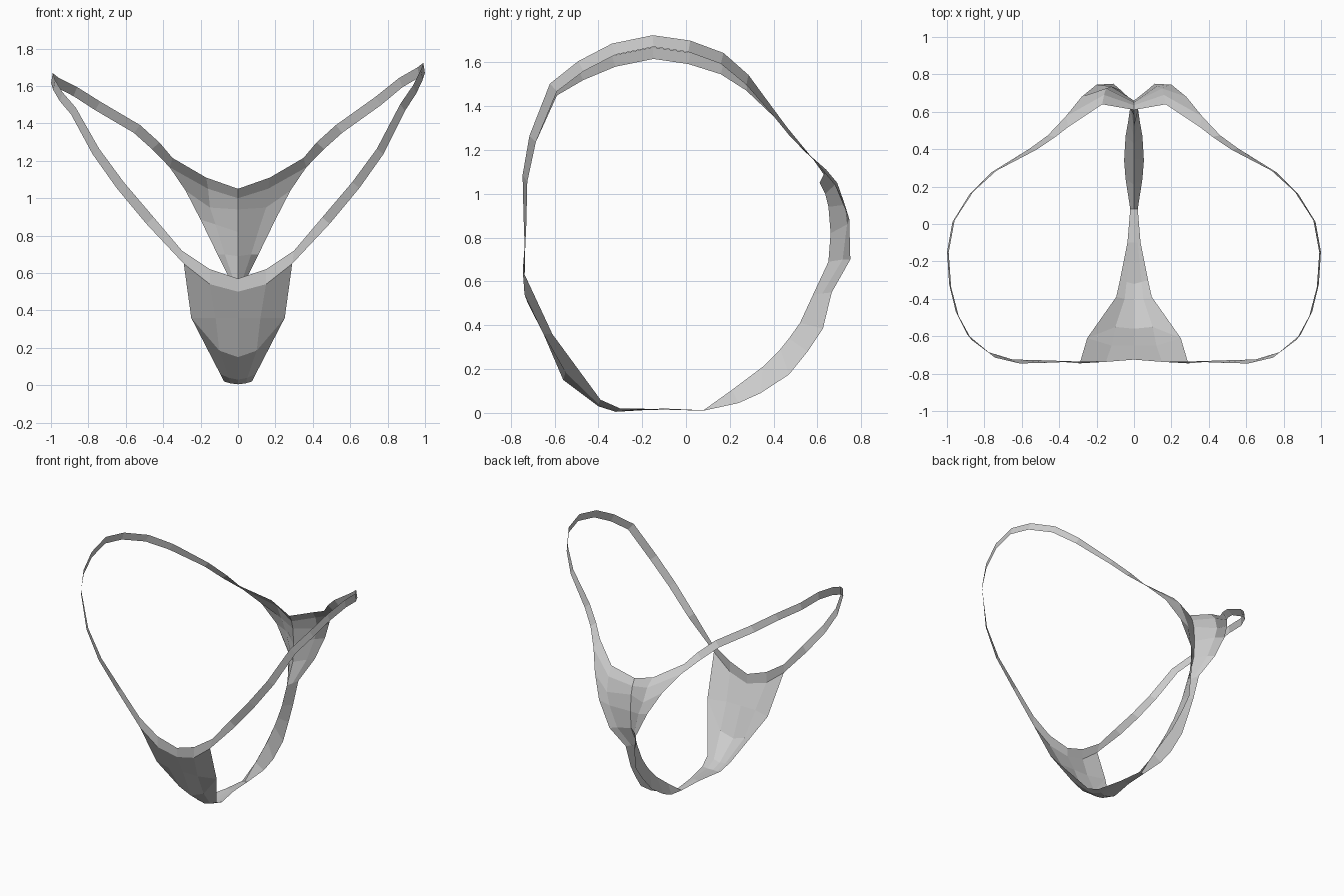
import bpy
import bmesh
from mathutils import Vector

default_cube = bpy.data.objects.get("Cube")
if default_cube:
    bpy.data.objects.remove(default_cube, do_unlink=True)

# One plain fabric colour
fabric = bpy.data.materials.new("grey_fabric")
fabric.use_nodes = True
grey = (0.6, 0.6, 0.6, 1.0)
fabric.diffuse_color = grey
fabric.node_tree.nodes["Principled BSDF"].inputs["Base Color"].default_value = grey


def make_sheet(name, rows):
    """Skin a flat-shaded open cloth sheet over rows of equal length."""
    bm = bmesh.new()
    grid = [[bm.verts.new(point) for point in row] for row in rows]
    for upper, lower in zip(grid, grid[1:]):
        for i in range(len(upper) - 1):
            bm.faces.new((upper[i], lower[i], lower[i + 1], upper[i + 1]))
    bmesh.ops.remove_doubles(bm, verts=bm.verts[:], dist=0.001)
    bmesh.ops.recalc_face_normals(bm, faces=bm.faces[:])
    mesh = bpy.data.meshes.new(name)
    bm.to_mesh(mesh)
    bm.free()
    mesh.materials.append(fabric)
    sheet = bpy.data.objects.new(name, mesh)
    bpy.context.collection.objects.link(sheet)


def mirrored(half_row):
    """Extend a row running from the centre line outward to both sides."""
    other_side = [(-x, y, z) for x, y, z in reversed(half_row[1:])]
    return other_side + list(half_row)


# Corners where the waist straps meet the panels (upper edge, lower edge)
front_corner = [(.30, -.735, .72), (.29, -.745, .65)]
back_corner = [(.35, .52, 1.215), (.365, .575, 1.165)]
gusset_front = [(0, -.32, .005), (.04, -.31, .01), (.075, -.3, .02)]
leg_point = (.25, -.61, .36)

# Front panel, from the waist down to the gusset
front_rows = [
    [(0, -.725, .57), (.15, -.737, .62), front_corner[0]],
    [(0, -.722, .5), (.15, -.737, .54), front_corner[1]],
    [(0, -.65, .36), (.12, -.65, .36), leg_point],
    [(0, -.56, .15), (.1, -.55, .185), leg_point],
    [(0, -.4, .03), (.05, -.4, .04), (.095, -.39, .06)],
    gusset_front,
]
make_sheet("front_panel", [mirrored(row) for row in front_rows])

# Gusset, narrowing underneath
gusset_rows = [
    gusset_front,
    [(0, -.1, .02), (.02, -.1, .018), (.035, -.1, .015)],
    [(0, .08, .012), (.01, .08, .01), (.02, .08, .01)],
]
make_sheet("gusset", [mirrored(row) for row in gusset_rows])

# Back strip, folded into a V: half width, then centre and edge as (y, z)
strip_profile = [
    (.02, (.08, .012), (.08, .01)),
    (.045, (.21, .105), (.24, .045)),
    (.053, (.35, .21), (.34, .09)),
    (.045, (.43, .29), (.47, .175)),
    (.03, (.47, .34), (.555, .28)),
    (.02, (.52, .41), (.625, .385)),
    (.035, (.58, .54), (.665, .55)),
]
strip_rows = [[(0, *centre), (width, *edge)]
              for width, centre, edge in strip_profile]
make_sheet("back_strip", [mirrored(row) for row in strip_rows])

# Back panel, with a crease down the middle and a rounded swell on each side
back_rows = [
    [(0, .61, 1.05), (.17, .64, 1.11), back_corner[0]],
    [(0, .635, 1.0), (.16, .69, 1.05), back_corner[1]],
    [(0, .65, .94), (.15, .725, .95), (.28, .68, 1.04)],
    [(0, .66, .82), (.12, .735, .86), (.2, .745, .885)],
    [(0, .65, .69), (.07, .715, .70), (.11, .75, .70)],
    [(0, .58, .54), (.018, .622, .545), (.035, .665, .55)],
]
make_sheet("back_panel", [mirrored(row) for row in back_rows])

# Waist strap centre line, from the front corner over the hip to the back
strap_path = [
    (.47, -.735, .88), (.63, -.735, 1.07), (.76, -.7, 1.25),
    (.88, -.605, 1.485), (.945, -.48, 1.582), (.983, -.33, 1.66),
    (.995, -.15, 1.697), (.965, .015, 1.673), (.87, .165, 1.618),
    (.75, .28, 1.52), (.54, .4, 1.37), (.44, .47, 1.28),
]


def make_strap(name, side, drop):
    """Ribbon lying against the body; drop lowers its highest part."""
    start = sum((Vector(p) for p in front_corner), Vector()) / 2
    end = sum((Vector(p) for p in back_corner), Vector()) / 2
    path = [start] + [Vector(p) for p in strap_path] + [end]
    rows = [front_corner]
    for before, point, after in zip(path, path[1:], path[2:]):
        # The ribbon leans inward at the top as it nears the back
        lean = 0.2 + 0.3 * point.y
        outward = Vector((point.x * abs(point.x), point.y, lean))
        across = outward.cross(after - before).normalized() * 0.027
        if across.z < 0:
            across.negate()
        lift = min(max((point.z - 1.4) / 0.25, 0), 1)
        centre = point - Vector((0, 0, drop * lift))
        rows.append([centre + across, centre - across])
    rows.append(back_corner)
    make_sheet(name, [[(side * x, y, z) for x, y, z in row] for row in rows])


make_strap("left_waist_strap", 1, 0)
make_strap("right_waist_strap", -1, 0.055)
